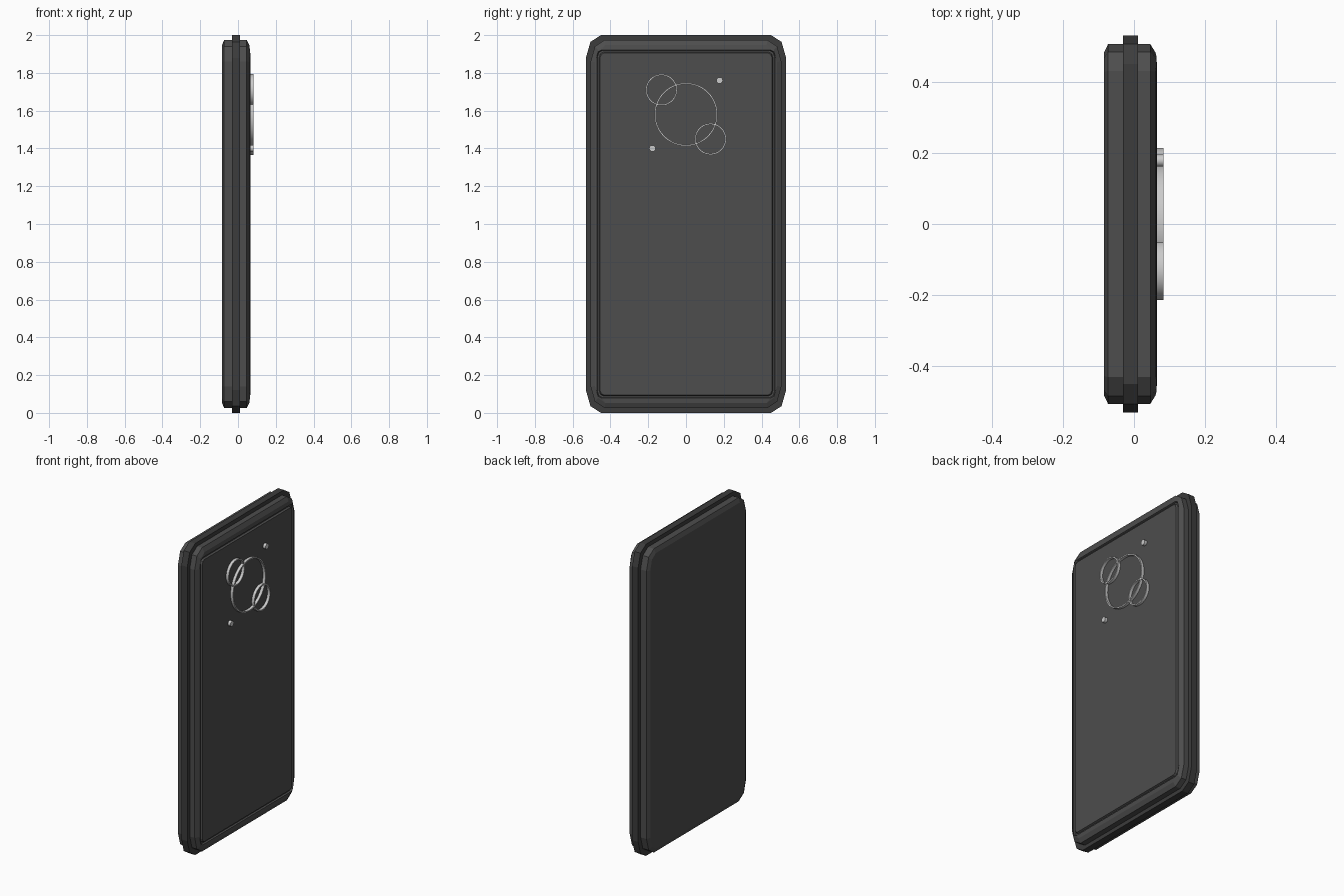
import bpy, math

if "Cube" in bpy.data.objects:
    bpy.data.objects.remove(bpy.data.objects["Cube"])


def make_material(name, value):
    m = bpy.data.materials.new(name)
    m.diffuse_color = (value, value, value, 1)
    m.use_nodes = True
    m.node_tree.nodes["Principled BSDF"].inputs["Base Color"].default_value = m.diffuse_color
    return m


dark = make_material("dark_grey", 0.075)
darker = make_material("darker_grey", 0.045)


def add_object(name, verts, faces, mat=None):
    mesh = bpy.data.meshes.new(name)
    mesh.from_pydata(verts, [], faces)
    mesh.update()
    ob = bpy.data.objects.new(name, mesh)
    bpy.context.collection.objects.link(ob)
    if mat:
        mesh.materials.append(mat)
    return ob


def rounded_outline(hy, hz, cy, cz):
    # counter-clockwise seen from +x, two flat segments per corner
    corner = [(hy, hz - cz), (hy - 0.3 * cy, hz - 0.3 * cz), (hy - cy, hz)]
    flip = [(-y, z) for y, z in reversed(corner)]
    half = corner + flip
    return half + [(-y, -z) for y, z in half]


def loft(name, stations, mat, cap_start=True, cap_end=True):
    # stations: x, half width, half height, corner size in y, corner size in z
    verts, faces = [], []
    n = 12
    for x, *size in stations:
        verts += [(x, y, z + 1.0) for y, z in rounded_outline(*size)]
    for k in range(len(stations) - 1):
        a, b = k * n, (k + 1) * n
        for i in range(n):
            j = (i + 1) % n
            faces.append((a + i, a + j, b + j, b + i))
    if cap_start:
        faces.append(tuple(reversed(range(n))))
    if cap_end:
        faces.append(tuple(range(len(verts) - n, len(verts))))
    return add_object(name, verts, faces, mat)


# Case with chamfered edges and a groove around the raised panel
loft("body", [
    (-0.084, 0.482, 0.948, 0.055, 0.09),
    (-0.073, 0.505, 0.975, 0.075, 0.115),
    (0.046, 0.505, 0.975, 0.075, 0.115),
    (0.060, 0.482, 0.948, 0.055, 0.09),
    (0.063, 0.472, 0.922, 0.025, 0.03),
    (0.054, 0.468, 0.918, 0.025, 0.03),
    (0.054, 0.460, 0.910, 0.022, 0.027),
    (0.065, 0.455, 0.905, 0.020, 0.025),
], dark)

# Protruding band around the middle
loft("side_band", [
    (-0.031, 0.504, 0.974, 0.075, 0.115),
    (-0.031, 0.530, 1.000, 0.080, 0.120),
    (0.011, 0.530, 1.000, 0.080, 0.120),
    (0.011, 0.504, 0.974, 0.075, 0.115),
], darker, False, False)


def ring(name, y, z, radius, thickness=0.008, n=48, x0=0.060, x1=0.083):
    profile = [(x0, radius), (x1, radius), (x1, radius - thickness), (x0, radius - thickness)]
    verts, faces = [], []
    for i in range(n):
        a = 2 * math.pi * i / n
        verts += [(x, y + r * math.cos(a), z + r * math.sin(a)) for x, r in profile]
        for k in range(4):
            p, q = i * 4, (i + 1) % n * 4
            faces.append((p + k, q + k, q + (k + 1) % 4, p + (k + 1) % 4))
    return add_object(name, verts, faces)


rounds = [
    ring("main_lens_ring", 0.0, 1.58, 0.168),
    ring("upper_lens_ring", -0.13, 1.71, 0.084),
    ring("lower_lens_ring", 0.13, 1.45, 0.084),
]

# Small round studs
for name, y, z in (("upper_stud", 0.178, 1.76), ("lower_stud", -0.178, 1.40)):
    bpy.ops.mesh.primitive_cylinder_add(vertices=24, radius=0.017, depth=0.023,
                                        location=(0.0715, y, z),
                                        rotation=(0, math.pi / 2, 0))
    bpy.context.object.name = name
    rounds.append(bpy.context.object)

bpy.ops.object.select_all(action='DESELECT')
for ob in rounds:
    ob.select_set(True)
bpy.context.view_layer.objects.active = rounds[0]
bpy.ops.object.shade_smooth_by_angle(angle=math.radians(30))
